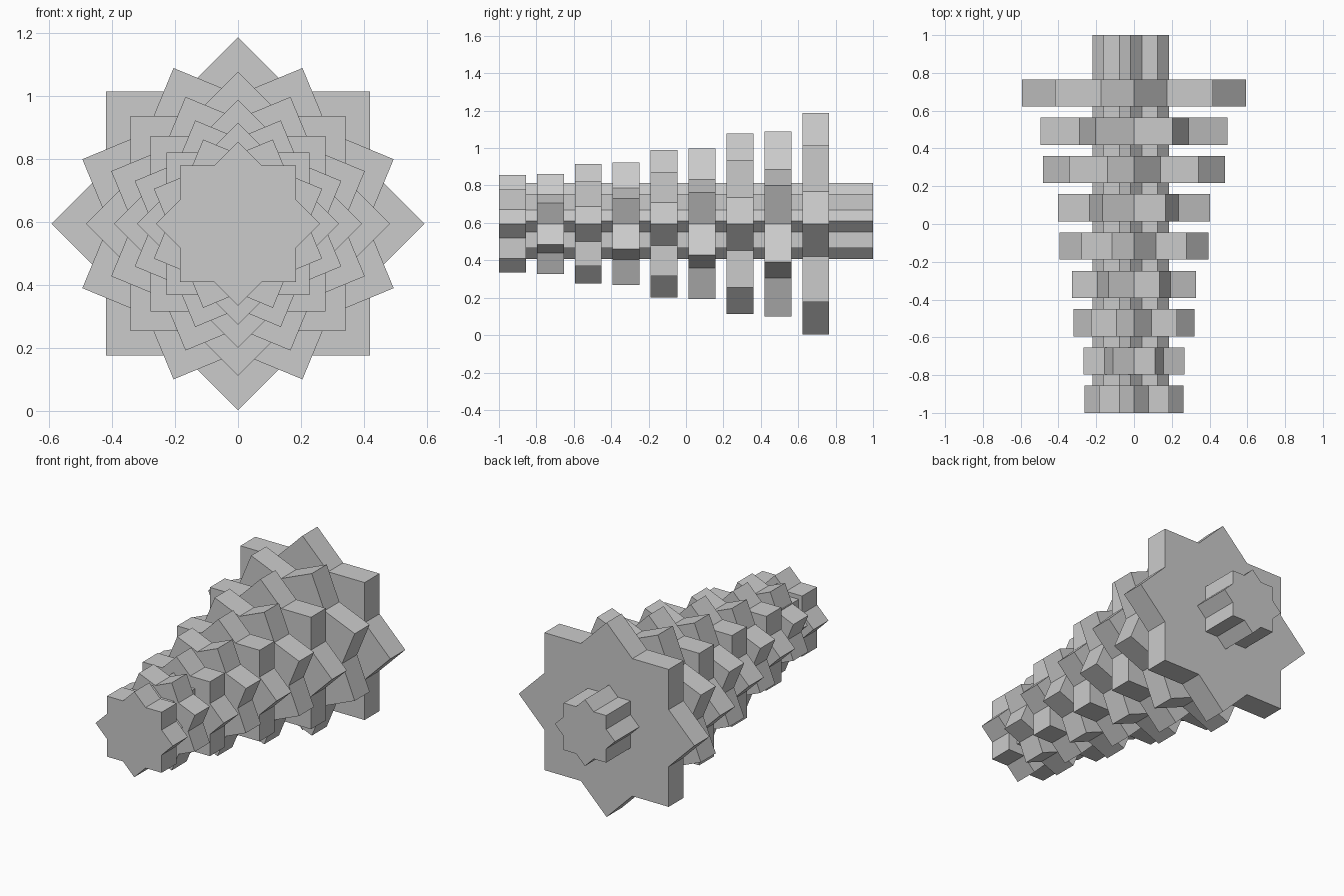
import bpy, bmesh
from math import pi, sin, cos, sqrt

if "Cube" in bpy.data.objects:
    bpy.data.objects.remove(bpy.data.objects["Cube"])

INNER = 1 / (sqrt(2) * cos(pi / 8))  # notch radius of two crossed squares


def star_prism(name, radius, y0, y1, cx, cz, turn=0.0):
    """Eight-pointed star profile extruded along y."""
    bm = bmesh.new()
    ring = []
    for i in range(16):
        r = radius * (INNER if i % 2 else 1)
        a = i * pi / 8 + turn
        ring.append(bm.verts.new((cx + r * cos(a), y0, cz + r * sin(a))))
    face = bm.faces.new(ring)
    out = bmesh.ops.extrude_face_region(bm, geom=[face])
    tops = [g for g in out["geom"] if isinstance(g, bmesh.types.BMVert)]
    bmesh.ops.translate(bm, vec=(0, y1 - y0, 0), verts=tops)
    bmesh.ops.recalc_face_normals(bm, faces=bm.faces)
    mesh = bpy.data.meshes.new(name)
    bm.to_mesh(mesh)
    bm.free()
    obj = bpy.data.objects.new(name, mesh)
    bpy.context.collection.objects.link(obj)
    return obj


# Nine star plates growing towards the back, every other one turned
CENTRE_Z = 0.595
for i in range(9):
    y = -1 + 0.2027 * i
    star_prism(f"star_plate_{i + 1}", 0.261 * 1.108 ** i, y, y + 0.144,
               0, CENTRE_Z, (i % 2) * pi / 8)

# Slightly off-centre star shaft running through all plates
star_prism("shaft", 0.203, -0.998, 1.0, -0.018, 0.61)
